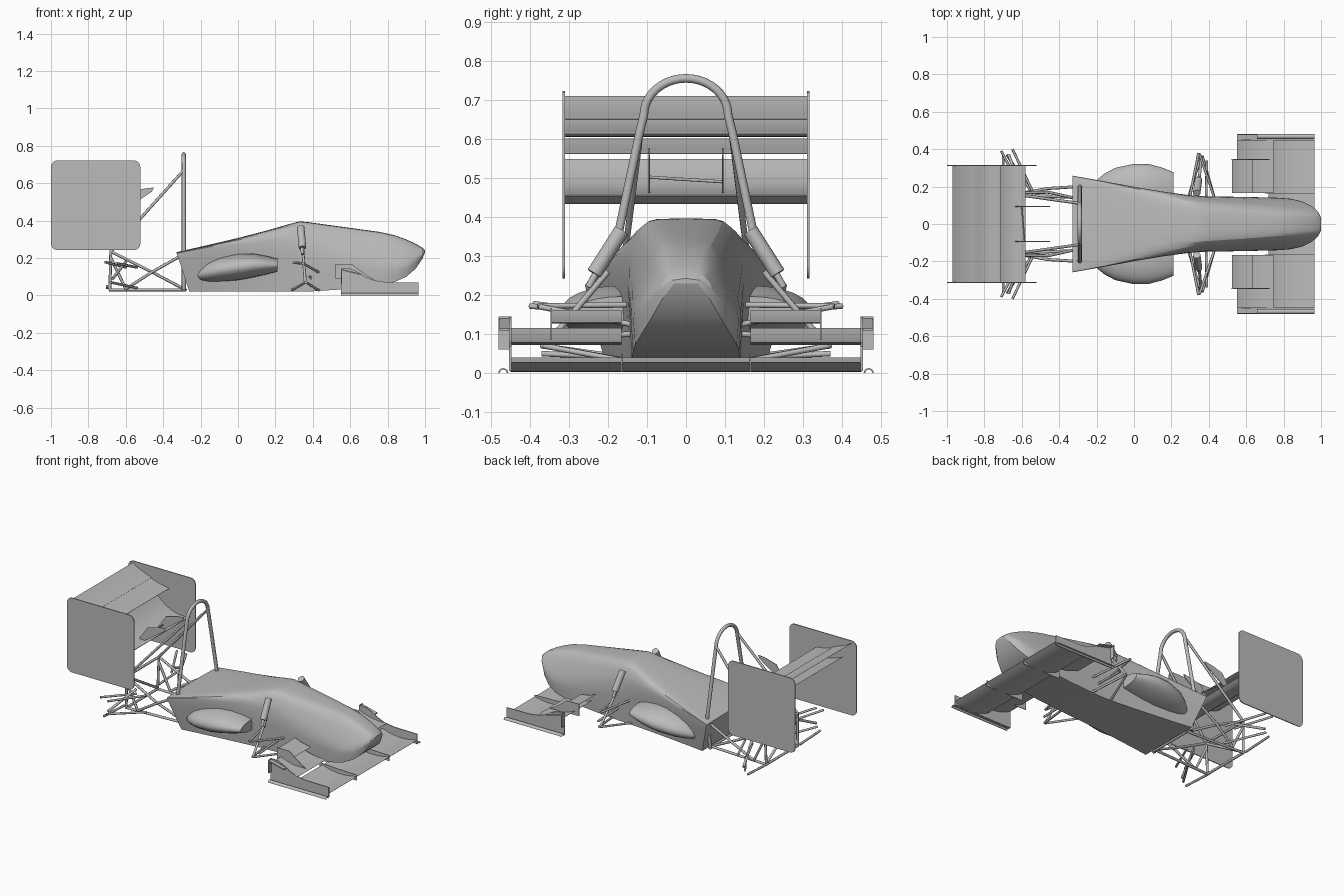
import bpy, bmesh, math
from mathutils import Vector

if "Cube" in bpy.data.objects:
    bpy.data.objects.remove(bpy.data.objects["Cube"], do_unlink=True)

grey = bpy.data.materials.new("plain_grey")
grey.use_nodes = True
grey.diffuse_color = (0.5, 0.5, 0.5, 1)
grey.node_tree.nodes["Principled BSDF"].inputs["Base Color"].default_value = (0.5, 0.5, 0.5, 1)
SIDES = ((-1, "near"), (1, "far"))


def finish(name, bm, angle=30):
    bmesh.ops.recalc_face_normals(bm, faces=bm.faces)
    mesh = bpy.data.meshes.new(name)
    bm.to_mesh(mesh)
    bm.free()
    mesh.materials.append(grey)
    ob = bpy.data.objects.new(name, mesh)
    bpy.context.collection.objects.link(ob)
    bpy.ops.object.select_all(action="DESELECT")
    ob.select_set(True)
    bpy.context.view_layer.objects.active = ob
    bpy.ops.object.shade_smooth_by_angle(angle=math.radians(angle))
    return ob


def loft(name, rings, angle=30):
    bm = bmesh.new()
    vs = [[bm.verts.new(p) for p in ring] for ring in rings]
    n = len(vs[0])
    for a, b in zip(vs, vs[1:]):
        for i in range(n):
            bm.faces.new((a[i], a[(i + 1) % n], b[(i + 1) % n], b[i]))
    bm.faces.new(vs[0])
    bm.faces.new(vs[-1])
    return finish(name, bm, angle)


def slab(name, profile, y0, y1):
    """Extrude an x-z outline from y0 to y1."""
    return loft(name, [[(x, y, z) for x, z in profile] for y in (y0, y1)])


def foil(name, le, te, thick, y0, y1, sag=0.015):
    """Cambered wing section from leading to trailing edge."""
    steps = 10
    top, low = [], []
    for i in range(steps + 1):
        t = i / steps
        x = le[0] + (te[0] - le[0]) * t
        z = le[1] + (te[1] - le[1]) * t - sag * 4 * t * (1 - t)
        h = thick * (1.5 * math.sqrt(t) * (1 - t) + 0.06)
        top.append((x, z + h / 2))
        low.append((x, z - h / 2))
    return slab(name, top + low[::-1], y0, y1)


def tube(name, pts, r, sides=10):
    pts = [Vector(p) for p in pts]
    rings = []
    ref = None
    for i, p in enumerate(pts):
        d = (pts[min(i + 1, len(pts) - 1)] - pts[max(i - 1, 0)]).normalized()
        if ref is None:
            ref = d.orthogonal().normalized()
        u = (ref - d * ref.dot(d)).normalized()
        ref, v = u, d.cross(u)
        rings.append([p + r * (u * math.cos(a) + v * math.sin(a))
                      for a in (math.tau * k / sides for k in range(sides))])
    return loft(name, rings, 50)


def soften(pts, rounds):
    """Corner cutting of an open outline; both ends stay sharp."""
    for _ in range(rounds):
        out = [pts[0]]
        for p, q in zip(pts, pts[1:]):
            out += [p.lerp(q, 0.2), p.lerp(q, 0.8)]
        pts = out + [pts[-1]]
    return pts


# Body shell: x, top z, top half width, widest half width, its z, floor z, floor half width
stations = [(-0.33, .232, .255, .26, .225, .02, .205), (-0.15, .273, .22, .23, .255, .02, .19),
            (0, .308, .185, .203, .28, .02, .173), (.15, .347, .155, .178, .29, .02, .157),
            (.28, .384, .125, .16, .28, .02, .145), (.33, .397, .112, .155, .275, .02, .143),
            (.38, .392, .107, .152, .265, .021, .141), (.6, .362, .09, .147, .2, .035, .139),
            (.76, .34, .075, .143, .17, .055, .136), (.84, .322, .068, .137, .16, .073, .13),
            (.9, .3, .06, .124, .17, .1, .114), (.95, .277, .052, .1, .195, .143, .088),
            (.985, .256, .045, .068, .222, .195, .058), (1.0, .243, .025, .037, .238, .23, .03)]
rings = []
for k, (x, zt, wt, wm, zm, zb, wb) in enumerate(stations):
    half = [(wb, zb), (wm, zm), (wt, zt - .004)]
    arch = half + [(0, zt)] + [(-y, z) for y, z in half[::-1]]
    lean = 0.33 if k == 0 else 0
    rings.append(soften([Vector((x + lean * (zt - z), y, z)) for y, z in arch], 2))
loft("body_shell", rings, 22)

# Side pods
pod = [(-.22, .105, .012, .21), (-.2, .112, .035, .235), (-.16, .125, .052, .268), (-.1, .138, .064, .3),
       (0, .152, .071, .322), (.08, .16, .064, .32), (.15, .162, .05, .302), (.212, .162, .034, .276)]
for s, side in SIDES:
    loft("side_pod_" + side, [[(x, s * (.17 + (yo - .17) * math.cos(a)), zc + h * math.sin(a))
         for a in (math.tau * i / 24 for i in range(24))] for x, zc, h, yo in pod], 40)

# Front wing
foil("front_wing_main", (.965, .028), (.72, .04), .02, -.45, .45, .025)
for s, side in SIDES:
    foil("front_wing_flap_" + side, (.745, .078), (.55, .115), .014, s * .165, s * .45)
    foil("front_wing_top_flap_" + side, (.635, .13), (.525, .162), .012, s * .165, s * .345, .008)
    rear = [(.55, .005), (.55, .145), (.6, .143), (.64, .125), (.68, .1), (.73, .08), (.8, .07), (.965, .068),
            (.965, .005)]
    slab("front_wing_endplate_" + side, rear, s * .447, s * .453)
    slab("front_wing_inner_fence_" + side, [(.7, .005), (.7, .05), (.82, .043), (.965, .04), (.965, .003)],
         s * .163, s * .167)
    slab("front_wing_mid_fence_" + side, [(.52, .09), (.52, .167), (.61, .167), (.65, .135), (.7, .1), (.73, .085)],
         s * .343, s * .347)
    slab("endplate_turning_vane_" + side, [(.55, .06), (.55, .145), (.556, .145), (.556, .06)], s * .45, s * .48)
    slab("endplate_lip_" + side, [(.55, .135), (.55, .142), (.66, .115), (.66, .108)], s * .45, s * .478)
    arch = [math.pi * i / 8 for i in range(9)]
    shell = [(r, a) for r, order in ((.013, 1), (.009, -1)) for a in arch[::order]]
    loft("endplate_foot_" + side, [[(x, s * .468 + r * math.cos(a), r * math.sin(a)) for r, a in shell]
         for x in (.55, .965)])

# Rear wing
for s, side in SIDES:
    outline = []
    for cx, cz, start in ((-.557, .687, 0), (-.965, .687, 90), (-.965, .277, 180), (-.557, .277, 270)):
        outline += [(cx + .035 * math.cos(math.radians(start + d)), cz + .035 * math.sin(math.radians(start + d)))
                    for d in (0, 22, 45, 68, 90)]
    slab("rear_wing_endplate_" + side, outline, s * .31, s * .316)
    slab("rear_wing_bracket_" + side, [(-.64, .46), (-.6, .46), (-.46, .555), (-.45, .577), (-.5, .572), (-.58, .55)],
         s * .092, s * .096)
for name, le, te, thick, sag in (("rear_wing_main", (-.58, .455), (-.79, .547), .05, .04),
                                 ("rear_wing_lower_flap", (-.78, .562), (-.9, .6), .012, .006),
                                 ("rear_wing_upper_main", (-.71, .612), (-.85, .652), .024, .012),
                                 ("rear_wing_upper_flap", (-.835, .65), (-.97, .71), .012, .008)):
    foil(name, le, te, thick, -.312, .312, sag)
tube("rear_wing_cross_rod", [(-.585, -.095, .502), (-.6, .095, .49)], .004)

# Roll hoop
arc = [(-.29, .108 * math.cos(a), .66 + .095 * math.sin(a)) for a in (math.pi * i / 20 for i in range(21))]
leg = [(-.29, .165, .03), (-.29, .2, .23), (-.29, .118, .62)]
tube("roll_hoop", leg + arc + [(x, -y, z) for x, y, z in leg[::-1]], .011, 14)

# Rear tube frame and suspension, drawn for one side and repeated
frame = {
    "hoop_brace": ((-.29, .11, .67), (-.68, .165, .235)),
    "bottom_rail": ((-.28, .14, .03), (-.69, .16, .03)),
    "rear_post": ((-.68, .165, .235), (-.685, .16, .03)),
    "long_diagonal": ((-.68, .165, .235), (-.46, .17, .125), (-.28, .13, .03)),
    "counter_diagonal": ((-.3, .2, .215), (-.46, .19, .125), (-.6, .165, .035)),
    "rear_diagonal": ((-.6, .165, .035), (-.68, .165, .2)),
    # Rear suspension links
    "rear_upper_front_link": ((-.54, .17, .15), (-.65, .4, .172)),
    "rear_upper_rear_link": ((-.6, .18, .15), (-.71, .39, .178)),
    "rear_lower_front_link": ((-.54, .16, .04), (-.68, .37, .07)),
    "rear_lower_rear_link": ((-.7, .16, .04), (-.7, .37, .05)),
    "rear_push_rod": ((-.6, .18, .18), (-.67, .37, .09)),
    # Front suspension links
    "front_lower_front_link": ((.43, .14, .028), (.365, .365, .07)),
    "front_lower_rear_link": ((.29, .142, .03), (.36, .365, .07)),
    "front_upper_front_link": ((.43, .14, .125), (.35, .375, .17)),
    "front_upper_rear_link": ((.3, .15, .175), (.345, .38, .172)),
    "front_steering_link": ((.385, .14, .1), (.39, .34, .09)),
    "front_push_rod": ((.36, .36, .07), (.345, .2, .26)),
}
for s, side in SIDES:
    for part, pts in frame.items():
        tube(part + "_" + side, [(x, s * y, z) for x, y, z in pts], .008 if "link" not in part else .007, 8)
    tube("front_damper_" + side, [(.335, s * .165, .365), (.345, s * .235, .255)], .02, 16)
    tube("front_damper_rod_" + side, [(.34, s * .2, .31), (.345, s * .25, .22)], .009)

# Cross members of the rear frame
for name, x, y, z in (("rear_top_cross", -.68, .165, .235), ("rear_bottom_cross", -.685, .16, .03),
                      ("front_bottom_cross", -.28, .14, .03)):
    tube(name, [(x, -y, z), (x, y, z)], .008, 8)
tube("rear_cross_diagonal", [(-.68, -.16, .23), (-.685, .16, .035)], .008, 8)
